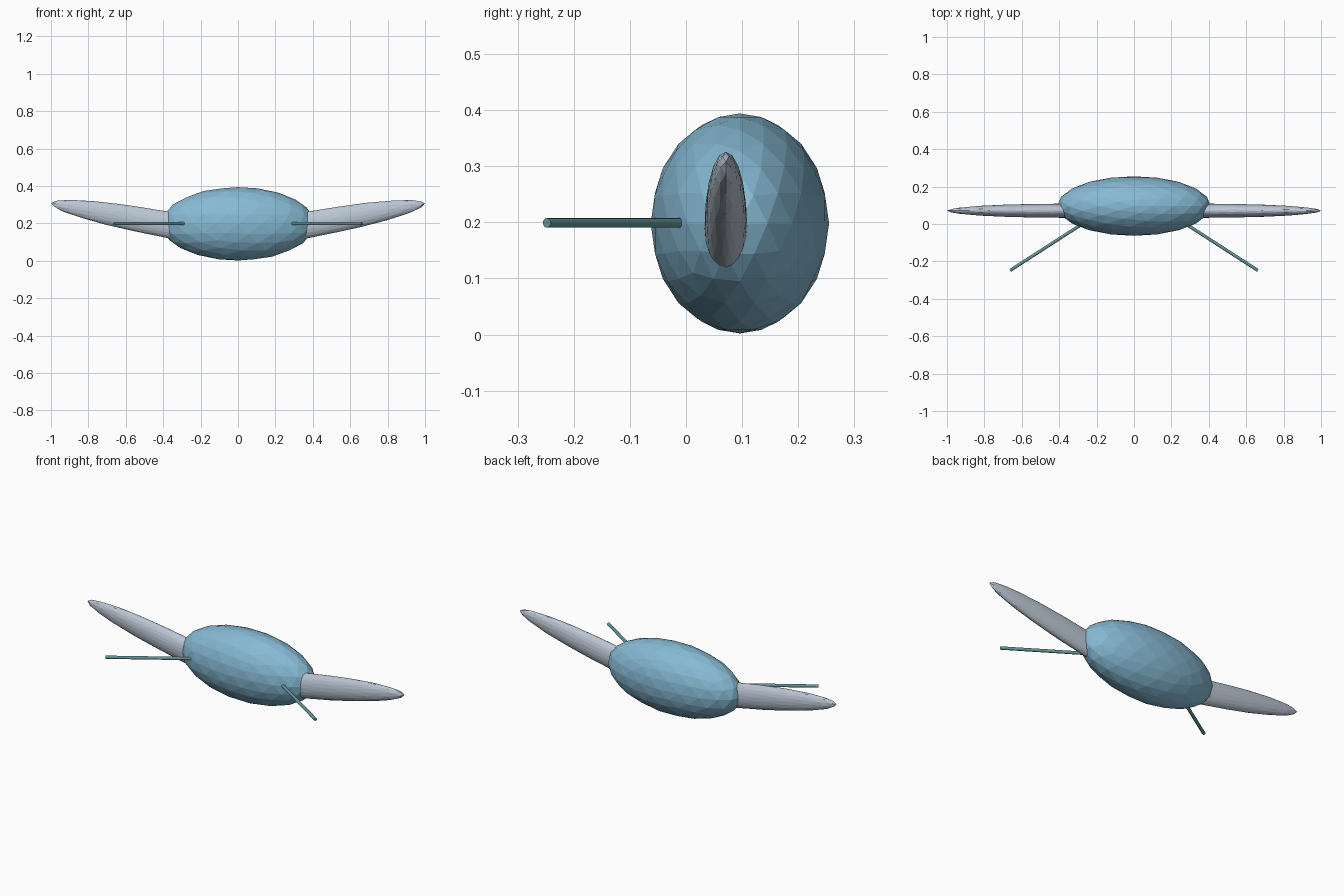
import bpy
from math import radians
from mathutils import Vector

cube = bpy.data.objects.get("Cube")
if cube:
    bpy.data.objects.remove(cube, do_unlink=True)


def make_material(name, rgb):
    mat = bpy.data.materials.new(name)
    mat.use_nodes = True
    colour = (*rgb, 1.0)
    mat.diffuse_color = colour
    mat.node_tree.nodes["Principled BSDF"].inputs["Base Color"].default_value = colour
    return mat


blue = make_material("soft blue", (0.24, 0.49, 0.66))
silver = make_material("pale silver", (0.50, 0.57, 0.66))
teal = make_material("dark teal", (0.13, 0.30, 0.31))


def ellipsoid(name, centre, radii, mat, tilt=0.0):
    """Faceted icosphere stretched to exact radii, then tilted about y."""
    bpy.ops.mesh.primitive_ico_sphere_add(subdivisions=3, radius=1, location=centre)
    obj = bpy.context.object
    obj.name = name
    mesh = obj.data
    for axis in range(3):
        reach = max(v.co[axis] for v in mesh.vertices)
        for v in mesh.vertices:
            v.co[axis] *= radii[axis] / reach
    obj.rotation_euler.y = tilt
    mesh.materials.append(mat)
    return obj


def rod(name, start, end, radius, mat):
    start, end = Vector(start), Vector(end)
    along = end - start
    bpy.ops.mesh.primitive_cylinder_add(
        vertices=12, radius=radius, depth=along.length, location=(start + end) / 2,
        rotation=along.to_track_quat("Z", "Y").to_euler())
    obj = bpy.context.object
    obj.name = name
    obj.data.materials.append(mat)
    return obj


# Faceted body
ellipsoid("body", (0, 0.096, 0.198), (0.41, 0.159, 0.196), blue)

# Raised wings and forward-pointing rods, one of each per side
for side, s in (("left", 1), ("right", -1)):
    ellipsoid(side + "_wing", (s * 0.36, 0.071, 0.19), (0.07, 0.038, 0.65),
              silver, tilt=s * radians(79.6))
    rod(side + "_rod", (s * 0.285, -0.005, 0.199), (s * 0.662, -0.248, 0.199),
        0.0085, teal)
